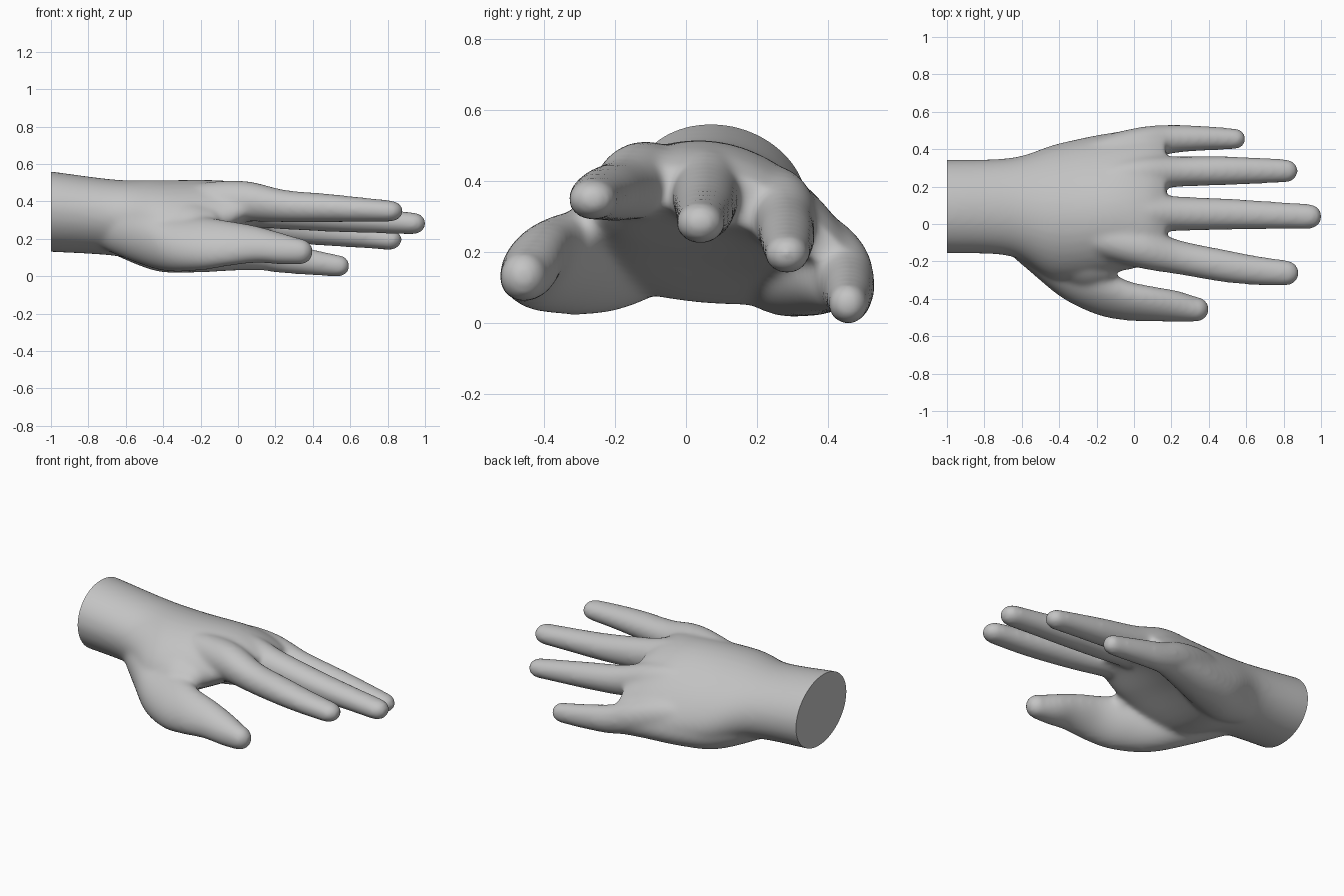
import bpy, bmesh, math

cube = bpy.data.objects.get("Cube")
if cube:
    bpy.data.objects.remove(cube)

skin = bpy.data.materials.new("light grey")
skin.use_nodes = True
GREY = (0.55, 0.55, 0.55, 1)
skin.diffuse_color = GREY
skin.node_tree.nodes["Principled BSDF"].inputs["Base Color"].default_value = GREY
SIDES = 40


def spline(rows, steps=6):
    """Smooth interpolation through rows of numbers."""
    out = []
    for i in range(len(rows) - 1):
        p0, p1 = rows[max(i - 1, 0)], rows[i]
        p2, p3 = rows[i + 1], rows[min(i + 2, len(rows) - 1)]
        for s in range(steps):
            t = s / steps
            out.append([0.5 * (2 * b + (c - a) * t + (2 * a - 5 * b + 4 * c - d) * t * t
                               + (3 * b - a - 3 * c + d) * t ** 3)
                        for a, b, c, d in zip(p0, p1, p2, p3)])
    return out + [list(rows[-1])]


def loft(bm, rows, tip=False):
    """Rows: x, centre y, half width, centre z, half height, tilt, arch."""
    rows = spline([tuple(r) + (0,) * (7 - len(r)) for r in rows])
    if tip:
        x, y, w, z, h, k, a = rows[-1]
        for deg in (20, 40, 55, 70, 82):
            s, c = math.sin(math.radians(deg)), math.cos(math.radians(deg))
            rows.append([x + w * s, y, w * c, z, h * c, k * c, a * c])
    rings = []
    for x, y, w, z, h, tilt, arch in rows:
        ring = []
        for i in range(SIDES):
            t = 2 * math.pi * i / SIDES
            u = math.cos(t)
            ring.append(bm.verts.new((x, y + w * u, z + h * math.sin(t) + tilt * u - arch * u * u)))
        rings.append(ring)
    for a, b in zip(rings, rings[1:]):
        for i in range(SIDES):
            j = (i + 1) % SIDES
            bm.faces.new((a[i], a[j], b[j], b[i]))
    bm.faces.new(rings[0])
    bm.faces.new(rings[-1])


bm = bmesh.new()

# Wrist and arched palm
loft(bm, [(-1.1, .093, .25, .35, .215, -.02),
          (-1, .093, .25, .345, .214, -.02),
          (-.65, .09, .265, .312, .203, -.02, .01),
          (-.4, .06, .372, .285, .228, -.03, .07),
          (-.1, .115, .375, .335, .17, -.08, .11),
          (.07, .145, .37, .355, .113, -.12, .11),
          (.17, .15, .35, .343, .07, -.12, .1)])

# Fingers, each running back into the palm
loft(bm, [(-.4, -.05, .06, .39, .07), (-.15, -.09, .1, .397, .107), (.05, -.13, .11, .4, .108),
          (.25, -.18, .092, .375, .087), (.47, -.222, .088, .365, .077),
          (.65, -.248, .079, .356, .067), (.815, -.262, .069, .348, .058)], True)
loft(bm, [(-.4, .07, .06, .37, .07), (-.15, .06, .095, .385, .11), (.05, .06, .1, .378, .115),
          (.25, .055, .092, .347, .097), (.52, .052, .083, .315, .079),
          (.75, .046, .074, .296, .067), (.938, .04, .068, .282, .059)], True)
loft(bm, [(-.4, .2, .06, .33, .07), (-.15, .24, .09, .335, .107), (.05, .268, .094, .315, .108),
          (.25, .28, .081, .27, .09), (.47, .284, .078, .24, .078),
          (.65, .285, .071, .217, .066), (.815, .284, .063, .195, .056)], True)
loft(bm, [(-.4, .33, .06, .23, .07), (-.15, .385, .09, .195, .107), (.05, .427, .094, .152, .106),
          (.2, .453, .077, .107, .087), (.35, .458, .068, .082, .074),
          (.45, .457, .062, .067, .066), (.543, .455, .056, .055, .058)], True)

# Thumb with its fleshy base
loft(bm, [(-.78, .04, .1, .27, .1), (-.55, -.12, .14, .22, .145, .01), (-.38, -.23, .168, .177, .148, .03),
          (-.2, -.342, .142, .175, .135, .05), (-.05, -.406, .109, .175, .112, .045),
          (.1, -.427, .094, .17, .094, .03), (.23, -.44, .084, .147, .084, .015),
          (.335, -.456, .067, .131, .071)], True)

# Fleshy heel below the little finger
loft(bm, [(-.7, .17, .1, .23, .1), (-.45, .265, .14, .155, .125), (-.25, .33, .135, .132, .113),
          (0, .4, .105, .13, .1), (.15, .44, .075, .11, .08)], True)

# Web of flesh between the thumb and the index knuckle
loft(bm, [(-.55, -.1, .09, .31, .12, .02), (-.38, -.2, .11, .29, .11, .05),
          (-.25, -.25, .11, .285, .098, .06), (-.16, -.265, .07, .27, .085, .04)], True)

bmesh.ops.recalc_face_normals(bm, faces=bm.faces)
mesh = bpy.data.meshes.new("hand")
bm.to_mesh(mesh)
bm.free()
hand = bpy.data.objects.new("hand", mesh)
bpy.context.collection.objects.link(hand)

# Fuse the parts into one skin and soften the joins
remesh = hand.modifiers.new("fuse", 'REMESH')
remesh.mode = 'VOXEL'
remesh.voxel_size = 0.012
soften = hand.modifiers.new("soften", 'SMOOTH')
soften.factor = 0.5
soften.iterations = 24
fused = bpy.data.meshes.new_from_object(hand.evaluated_get(bpy.context.evaluated_depsgraph_get()))
hand.modifiers.clear()

# Cut the wrist off flat
bm = bmesh.new()
bm.from_mesh(fused)
cut = bmesh.ops.bisect_plane(bm, geom=bm.verts[:] + bm.edges[:] + bm.faces[:],
                             plane_co=(-1, 0, 0), plane_no=(-1, 0, 0), clear_outer=True)
bmesh.ops.edgeloop_fill(bm, edges=[e for e in cut["geom_cut"] if isinstance(e, bmesh.types.BMEdge)])
bmesh.ops.recalc_face_normals(bm, faces=bm.faces)
bm.to_mesh(fused)
bm.free()
fused.materials.clear()
fused.materials.append(skin)
hand.data = fused

bpy.ops.object.select_all(action='DESELECT')
hand.select_set(True)
bpy.context.view_layer.objects.active = hand
bpy.ops.object.shade_smooth_by_angle(angle=math.radians(50))
